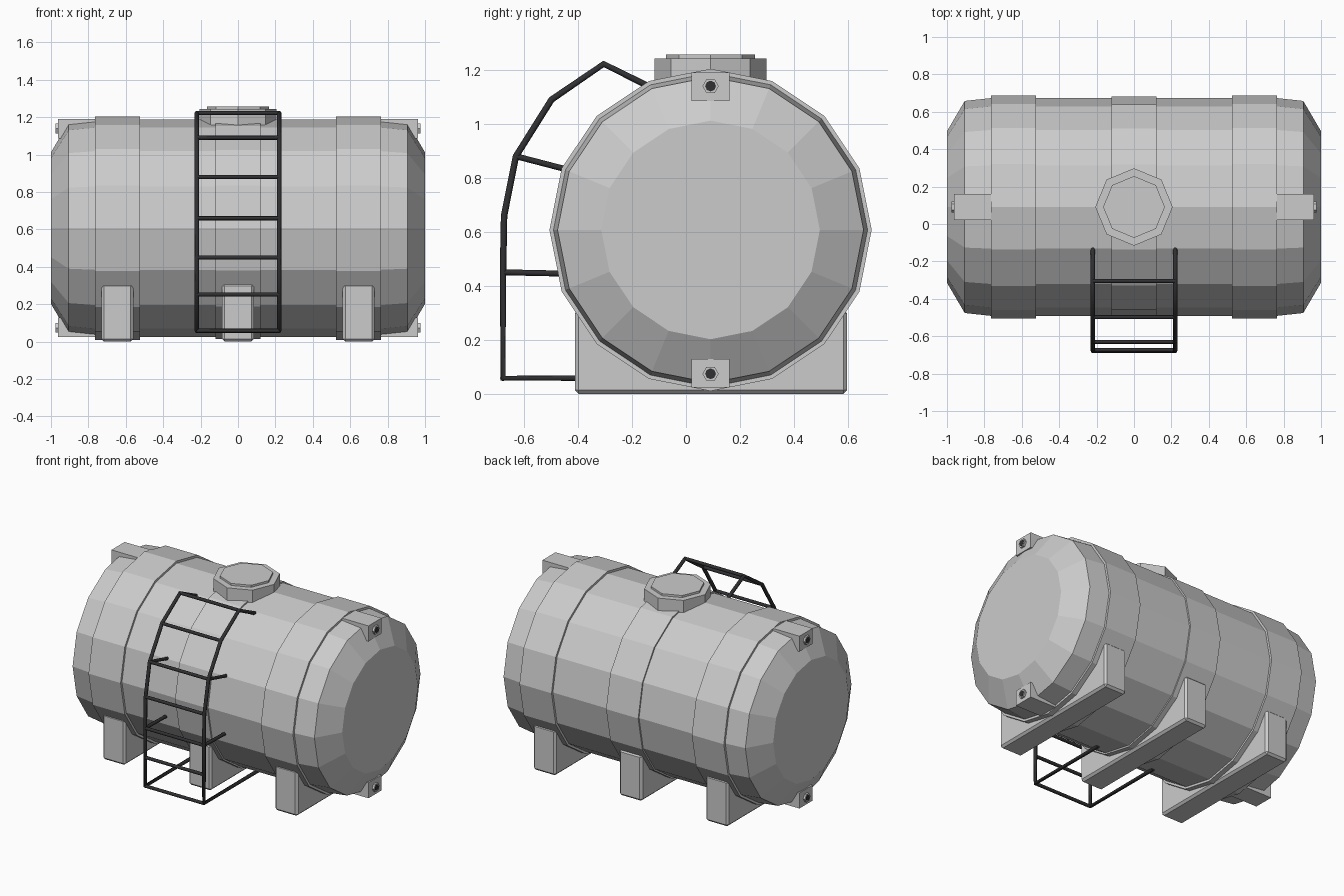
import bpy, bmesh, math
from mathutils import Vector

if "Cube" in bpy.data.objects:
    bpy.data.objects.remove(bpy.data.objects["Cube"])

CY, CZ = 0.091, 0.607          # tank axis
dark = bpy.data.materials.new("dark_metal")
dark.diffuse_color = (0.03, 0.03, 0.033, 1)
dark.use_nodes = True
dark.node_tree.nodes["Principled BSDF"].inputs["Base Color"].default_value = dark.diffuse_color


def finish(name, bm, mat=None):
    bmesh.ops.recalc_face_normals(bm, faces=bm.faces)
    me = bpy.data.meshes.new(name)
    bm.to_mesh(me)
    bm.free()
    ob = bpy.data.objects.new(name, me)
    bpy.context.collection.objects.link(ob)
    if mat:
        me.materials.append(mat)
    return ob


def lathe(name, profile, sides, centre, axis, mat=None):
    """Capped solid of revolution; profile is (position along axis, radius)."""
    bm = bmesh.new()
    rings = []
    for h, r in profile:
        ring = []
        for i in range(sides):
            a = 2 * math.pi * i / sides
            u, v = r * math.cos(a), r * math.sin(a)
            off = (h, u, v) if axis == 'X' else (u, v, h)
            ring.append(bm.verts.new(Vector(centre) + Vector(off)))
        rings.append(ring)
    for a, b in zip(rings, rings[1:]):
        for i in range(sides):
            j = (i + 1) % sides
            bm.faces.new((a[i], a[j], b[j], b[i]))
    bm.faces.new(rings[0])
    bm.faces.new(rings[-1])
    return finish(name, bm, mat)


def box(name, lo, hi, bevel=0):
    bm = bmesh.new()
    bmesh.ops.create_cube(bm, size=1)
    for v in bm.verts:
        v.co = [l + (c + 0.5) * (h - l) for c, l, h in zip(v.co, lo, hi)]
    if bevel:
        bmesh.ops.bevel(bm, geom=bm.edges[:], offset=bevel, segments=1, affect='EDGES')
    return finish(name, bm)


def tube(name, points, radius):
    cu = bpy.data.curves.new(name, 'CURVE')
    cu.dimensions = '3D'
    cu.bevel_depth = radius
    cu.bevel_resolution = 2
    cu.use_fill_caps = True
    sp = cu.splines.new('POLY')
    sp.points.add(len(points) - 1)
    for p, co in zip(sp.points, points):
        p.co = (*co, 1)
    cu.materials.append(dark)
    ob = bpy.data.objects.new(name, cu)
    bpy.context.collection.objects.link(ob)
    bpy.ops.object.select_all(action='DESELECT')
    ob.select_set(True)
    bpy.context.view_layer.objects.active = ob
    bpy.ops.object.convert(target='MESH')


# Tank shell with tapered ends
half = [(0.765, 0.582), (0.905, 0.567), (1.0, 0.405)]
lathe("tank_shell", [(-x, r) for x, r in reversed(half)] + half, 16, (0, CY, CZ), 'X')

# Raised bands and saddle feet
for tag, bx, w, r in (("left", -0.645, 0.12, 0.597), ("middle", 0, 0.12, 0.592),
                      ("right", 0.645, 0.12, 0.597)):
    lathe(tag + "_band", [(-w, r - 0.02), (-w, r), (w, r), (w, r - 0.02)], 16, (bx, CY, CZ), 'X')
    box(tag + "_saddle", (bx - 0.085, -0.412, 0), (bx + 0.085, 0.597, 0.312), 0.014)

# Hatch collar and lid
lathe("hatch_collar", [(1.1, 0.207), (1.243, 0.207)], 8, (0, CY, 0), 'Z')
lathe("hatch_lid", [(1.22, 0.165), (1.257, 0.165)], 8, (0, CY, 0), 'Z')

# Lifting lugs with bolts at both ends
for side, s in (("left", -1), ("right", 1)):
    for level, z0, z1 in (("upper", 1.085, 1.19), ("lower", 0.024, 0.129)):
        name = side + "_" + level
        xs = sorted((s * 0.74, s * 0.962))
        box(name + "_lug", (xs[0], CY - 0.07, z0), (xs[1], CY + 0.07, z1))
        zb = 1.14 if level == "upper" else 0.074
        lathe(name + "_bolt", [(s * 0.95, 0.03), (s * 0.975, 0.03)], 6, (0, CY, zb), 'X')
        lathe(name + "_bolt_core", [(s * 0.95, 0.02), (s * 0.977, 0.02)], 8, (0, CY, zb), 'X', dark)

# Ladder rails, stand-offs and rungs
rail = [(-0.08, 0.058), (-0.678, 0.058), (-0.678, 0.45), (-0.674, 0.66),
        (-0.63, 0.88), (-0.498, 1.09), (-0.305, 1.222), (-0.12, 1.13)]
for side, x in (("left", -0.22), ("right", 0.22)):
    tube(side + "_ladder_rail", [(x, y, z) for y, z in rail], 0.012)
    tube(side + "_lower_standoff", [(x, -0.678, 0.45), (x, -0.44, 0.445)], 0.011)
    tube(side + "_upper_standoff", [(x, -0.63, 0.88), (x, -0.43, 0.828)], 0.011)
for i, (y, z) in enumerate(rail[1:-1] + [(-0.678, 0.252)]):
    tube("ladder_rung_%d" % (i + 1), [(-0.22, y, z), (0.22, y, z)], 0.011)
